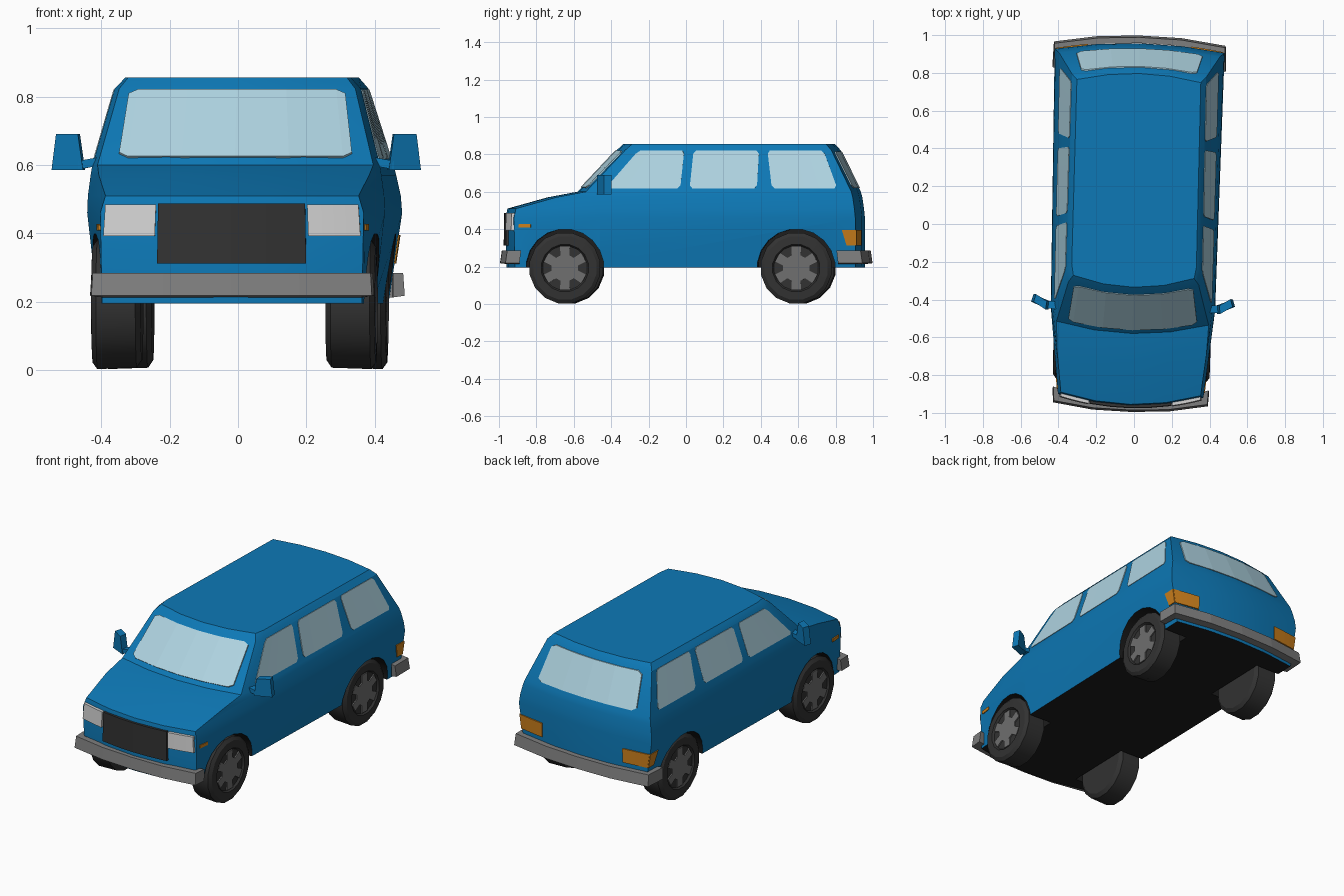
import bpy, bmesh, math
from mathutils import Matrix, Vector

cube = bpy.data.objects.get("Cube")
if cube:
    bpy.data.objects.remove(cube, do_unlink=True)

# The whole vehicle stands slightly turned
YAW = Matrix.Translation((0.006, 0, 0)) @ Matrix.Rotation(-0.026, 4, 'Z')


def material(name, r, g, b):
    m = bpy.data.materials.new(name)
    m.use_nodes = True
    m.diffuse_color = (r, g, b, 1)
    m.node_tree.nodes["Principled BSDF"].inputs["Base Color"].default_value = (r, g, b, 1)
    return m


PAINT = material("blue paint", 0.004, 0.19, 0.47)
GLASS = material("pale glass", 0.43, 0.66, 0.76)
BUMPER = material("bumper grey", 0.21, 0.21, 0.21)
RUBBER = material("tyre rubber", 0.032, 0.032, 0.032)
RIM = material("rim grey", 0.16, 0.16, 0.16)
BLACK = material("underside black", 0.012, 0.012, 0.012)
LAMP = material("headlamp white", 0.66, 0.66, 0.66)
ORANGE = material("orange lens", 0.62, 0.22, 0.012)


def finish(name, bm, *mats):
    bmesh.ops.recalc_face_normals(bm, faces=bm.faces[:])
    bm.transform(YAW)
    me = bpy.data.meshes.new(name)
    bm.to_mesh(me)
    bm.free()
    for m in mats:
        me.materials.append(m)
    ob = bpy.data.objects.new(name, me)
    bpy.context.collection.objects.link(ob)
    return ob


def smooth(ob, angle):
    bpy.ops.object.select_all(action='DESELECT')
    ob.select_set(True)
    bpy.context.view_layer.objects.active = ob
    bpy.ops.object.shade_smooth_by_angle(angle=math.radians(angle))


def loft(bm, rings, closed=True, caps=True):
    """Join rings of points with quads."""
    rows = [[bm.verts.new(p) for p in ring] for ring in rings]
    n = len(rows[0])
    for a, b in zip(rows, rows[1:]):
        for i in range(n if closed else n - 1):
            j = (i + 1) % n
            bm.faces.new((a[i], a[j], b[j], b[i]))
    if caps:
        bm.faces.new(rows[0])
        bm.faces.new(rows[-1])


# Body levels: height, front y, rear y, half widths at front, middle, rear
LEVELS = [
    (0.195, -0.96, 0.957, 0.38, 0.405, 0.41),
    (0.46, -0.965, 0.957, 0.385, 0.435, 0.45),
    (0.51, -0.955, 0.952, 0.37, 0.433, 0.446),
    (0.57, -0.74, 0.943, 0.395, 0.425, 0.433),
    (0.60, -0.58, 0.935, 0.403, 0.42, 0.425),
    (0.823, -0.37, 0.826, 0.345, 0.36, 0.355),
    (0.855, -0.335, 0.797, 0.32, 0.33, 0.328),
]
BOW_F, BOW_R = 0.055, 0.04


def level_at(z):
    for a, b in zip(LEVELS, LEVELS[1:]):
        if z <= b[0]:
            t = (z - a[0]) / (b[0] - a[0])
            return [p + (q - p) * t for p, q in zip(a, b)]
    return LEVELS[-1]


def front(u, z):
    _, yf, _, hf, _, _ = level_at(z)
    return Vector((u * hf, yf + BOW_F * u * u, z))


def rear(u, z):
    _, _, yr, _, _, hr = level_at(z)
    return Vector((u * hr, yr - BOW_R * u * u, z))


def shoulder(z):
    _, yf, _, _, hm, _ = level_at(z)
    return Vector((hm, max(-0.45, yf + BOW_F + 0.06), z))


def side(y, z):
    a, m, b = front(1, z), shoulder(z), rear(1, z)
    if y < m.y:
        b = m
    else:
        a = m
    return Vector((a.x + (b.x - a.x) * (y - a.y) / (b.y - a.y), y, z))


# Body shell
bm = bmesh.new()
rings = []
for lv in LEVELS:
    z = lv[0]
    half = [front(0.5, z), front(1, z), shoulder(z), rear(1, z), rear(0.5, z)]
    mirrored = [Vector((-p.x, p.y, p.z)) for p in reversed(half)]
    rings.append([front(0, z)] + half + [rear(0, z)] + mirrored)
loft(bm, rings)
body = finish("body", bm, PAINT, BLACK)

# Wheel arches cut out of the body
WHEEL_Y, WHEEL_Z = (-0.637, 0.60), 0.192


def turned(bm, profile, y, segs, s):
    """Turn a profile of (x, radius) about a wheel axle."""
    loft(bm, [[(s * x, y + r * math.cos(a), WHEEL_Z + r * math.sin(a))
               for a in [math.tau * (k + 0.5) / segs for k in range(segs)]]
              for x, r in profile])


bm = bmesh.new()
for y in WHEEL_Y:
    for s in (1, -1):
        turned(bm, [(0.255, 0.209), (0.6, 0.209)], y, 20, s)
cutter = finish("arch_cutter", bm, BLACK)
cutter.hide_render = True
mod = body.modifiers.new("arches", 'BOOLEAN')
mod.operation, mod.solver, mod.object = 'DIFFERENCE', 'EXACT', cutter
mod.material_mode = 'TRANSFER'
bpy.context.view_layer.objects.active = body
bpy.ops.object.modifier_apply(modifier=mod.name)
bpy.data.objects.remove(cutter, do_unlink=True)
for f in body.data.polygons:
    if f.normal.z < -0.95 and f.center.z < 0.2:
        f.material_index = 1
smooth(body, 25)


# Plates that follow the body surface
def plate(name, mat, surf, quad, out, s=1, cut=0.0, thick=0.008):
    """quad: (start, end) along the bottom, (start, end) along the top, (low, high)."""
    (b0, b1), (t0, t1), (z0, z1) = quad
    bm = bmesh.new()
    rows = []
    for t in (0, 0.04, 0.27, 0.5, 0.73, 0.96, 1):
        c = cut if t in (0, 1) else 0
        row = []
        for v in (c, 1 - c):
            lo, hi = b0 + (b1 - b0) * t, t0 + (t1 - t0) * t
            p = surf(lo + (hi - lo) * v, z0 + (z1 - z0) * v) - Vector(out) * 0.003
            row.append((s * p.x, p.y, p.z))
        rows.append(row)
    loft(bm, rows, closed=False, caps=False)
    new = bmesh.ops.extrude_face_region(bm, geom=bm.faces[:], use_keep_orig=True)["geom"]
    move = Vector((s * out[0], out[1], out[2])) * thick
    bmesh.ops.translate(bm, vec=move, verts=[g for g in new if isinstance(g, bmesh.types.BMVert)])
    return finish(name, bm, mat)


FWD, BACK, OUT = (0, -1, 0), (0, 1, 0), (1, 0, 0)
plate("windshield", GLASS, front, ((-0.86, 0.86), (-0.91, 0.91), (0.622, 0.818)), (0, -0.7, 0.7), cut=0.06)
plate("rear_window", GLASS, rear, ((-0.8, 0.8), (-0.85, 0.85), (0.62, 0.815)), BACK, cut=0.08)
plate("grille", RUBBER, front, ((-0.57, 0.57), (-0.57, 0.57), (0.312, 0.487)), FWD, thick=0.016)

WINDOWS = {
    "front": ((-0.42, -0.02), (-0.245, 0.0)),
    "middle": ((0.03, 0.39), (0.05, 0.40)),
    "back": ((0.47, 0.82), (0.445, 0.745)),
}
for s, label in ((1, "left"), (-1, "right")):
    for pos, (low, high) in WINDOWS.items():
        plate(f"{pos}_side_window_{label}", GLASS, side, (low, high, (0.618, 0.82)), OUT, s, 0.08, 0.006)
    plate(f"headlamp_{label}", LAMP, front, ((0.585, 0.98), (0.585, 0.98), (0.392, 0.485)), FWD, s, thick=0.018)
    plate(f"marker_{label}", ORANGE, side, ((-0.885, -0.82), (-0.885, -0.82), (0.408, 0.427)), OUT, s, 0.1)
    plate(f"tail_lamp_{label}", ORANGE, rear, ((0.64, 1), (0.62, 1), (0.312, 0.395)), BACK, s)
    plate(f"tail_lamp_side_{label}", ORANGE, side, ((0.87, 0.92), (0.845, 0.92), (0.312, 0.395)), OUT, s)


# Bumpers wrap round each end
def bumper(name, half):
    path = [Vector((-x, y, 0)) for x, y in half] + [Vector((x, y, 0)) for x, y in reversed(half[:-1])]
    centre = Vector((0, math.copysign(0.7, half[0][1]), 0))
    bm = bmesh.new()
    rings = []
    for p in path:
        inner = p - Vector((math.copysign(min(abs(p.x), 0.035), p.x), 0, 0))
        if abs(p.y) > 0.9:
            inner += (centre - p).project(Vector((0, 1, 0))).normalized() * 0.04
        rings.append([p + Vector((0, 0, 0.218)), p * 0.99 + Vector((0, 0, 0.285)),
                      inner + Vector((0, 0, 0.285)), inner + Vector((0, 0, 0.213))])
    loft(bm, rings)
    finish(name, bm, BUMPER)


bumper("front_bumper", [(0.415, -0.88), (0.41, -0.955), (0.2, -0.988), (0, -0.995)])
bumper("rear_bumper", [(0.46, 0.825), (0.455, 0.955), (0.22, 0.99), (0, 0.998)])

# Wheels: tyre and six-spoke rim
TYRE = [(0.27, 0.12), (0.27, 0.165), (0.285, 0.188), (0.40, 0.192),
        (0.414, 0.172), (0.416, 0.128), (0.404, 0.12)]
for y, end in zip(WHEEL_Y, ("front", "rear")):
    for s, label in ((1, "left"), (-1, "right")):
        bm = bmesh.new()
        turned(bm, TYRE, y, 16, s)
        smooth(finish(f"{end}_tyre_{label}", bm, RUBBER), 25)
        star = []
        for k in range(6):
            for da, r in ((-13, 0.117), (13, 0.117), (19, 0.072), (41, 0.072)):
                a = math.radians(90 + 60 * k + da)
                star.append((y + r * math.cos(a), WHEEL_Z + r * math.sin(a)))
        bm = bmesh.new()
        loft(bm, [[(s * x, py, pz) for py, pz in star] for x in (0.40, 0.411)])
        finish(f"{end}_rim_{label}", bm, RIM)

# Door mirrors on short arms
for s, label in ((1, "left"), (-1, "right")):
    bm = bmesh.new()
    rings = []
    for z, x0, x1 in ((0.585, 0.447, 0.54), (0.69, 0.462, 0.527)):
        rings.append([(s * x0, -0.465, z), (s * x1, -0.425, z),
                      (s * (x1 - 0.012), -0.385, z), (s * (x0 - 0.005), -0.42, z)])
    loft(bm, rings)
    loft(bm, [[(s * x, -0.46, z), (s * x, -0.42, z), (s * x, -0.42, z + 0.025), (s * x, -0.46, z + 0.025)]
              for x, z in ((0.40, 0.598), (0.46, 0.587))])
    finish(f"mirror_{label}", bm, PAINT)
